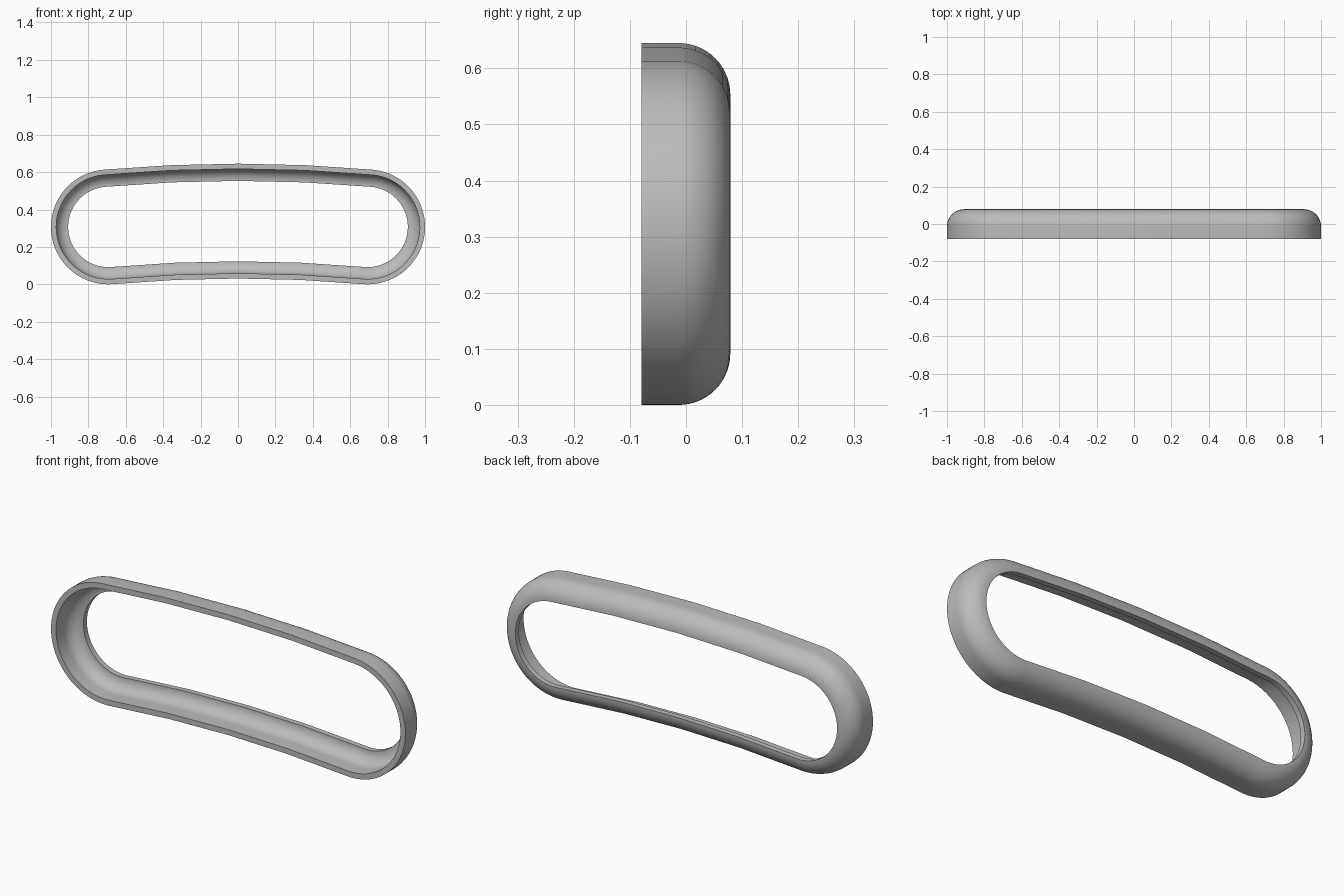
import bpy, bmesh
from math import sin, cos, pi, asin, radians

cube = bpy.data.objects.get("Cube")
if cube:
    bpy.data.objects.remove(cube)

# Overall sizes
R_END = 0.307          # outer radius of the rounded ends
HALF = 1 - R_END       # end centre, in x
RISE = 0.031           # how far the middle bows upward
FILLET = 0.092         # rounding at the back
WALL = 0.028           # shell thickness
FRONT, BACK = -0.079, 0.079
END_STEPS, BOW_STEPS, FILLET_STEPS = 40, 4, 14

# Bowed slot outline: spine point and outward direction at each station
bow_r = (HALF ** 2 + RISE ** 2) / (2 * RISE)
bow_z = R_END + RISE - bow_r
alpha = asin(HALF / bow_r)


def bow(t, side):
    a = pi / 2 + alpha * t
    u = (cos(a), sin(a))
    return (bow_r * u[0], bow_z + bow_r * u[1], side * u[0], side * u[1])


def end(x, start, t):
    a = start - pi * t
    return (x, R_END, cos(a), sin(a))


outline = [bow(1 - 2 * i / BOW_STEPS, 1) for i in range(BOW_STEPS)]
outline += [end(HALF, pi / 2 - alpha, i / END_STEPS) for i in range(END_STEPS)]
outline += [bow(-1 + 2 * i / BOW_STEPS, -1) for i in range(BOW_STEPS)]
outline += [end(-HALF, -pi / 2 + alpha, i / END_STEPS) for i in range(END_STEPS)]


# Shell section as (inset, y): outer wall and fillet, then back along the inside
def fillet(radius):
    angles = [pi / 2 * i / FILLET_STEPS for i in range(FILLET_STEPS + 1)]
    return [(FILLET - radius * cos(a), BACK - FILLET + radius * sin(a)) for a in angles]


section = [(0, FRONT)] + fillet(FILLET)
section += fillet(FILLET - WALL)[::-1] + [(WALL, FRONT)]

# Sweep the section around the outline
bm = bmesh.new()
rings = []
for bx, bz, nx, nz in outline:
    rings.append([bm.verts.new((bx + nx * (R_END - d), y, bz + nz * (R_END - d)))
                  for d, y in section])
for i, ring in enumerate(rings):
    nxt = rings[(i + 1) % len(rings)]
    for j in range(len(section)):
        k = (j + 1) % len(section)
        bm.faces.new((ring[j], ring[k], nxt[k], nxt[j]))
bmesh.ops.recalc_face_normals(bm, faces=bm.faces)

mesh = bpy.data.meshes.new("bezel_ring")
bm.to_mesh(mesh)
bm.free()
bezel = bpy.data.objects.new("bezel_ring", mesh)
bpy.context.collection.objects.link(bezel)

# Plain grey material
grey = bpy.data.materials.new("plain grey")
grey.use_nodes = True
colour = (0.5, 0.5, 0.5, 1)
grey.diffuse_color = colour
grey.node_tree.nodes["Principled BSDF"].inputs["Base Color"].default_value = colour
mesh.materials.append(grey)

# Smooth shading with crisp rims
bpy.ops.object.select_all(action="DESELECT")
bezel.select_set(True)
bpy.context.view_layer.objects.active = bezel
bpy.ops.object.shade_smooth_by_angle(angle=radians(30))
